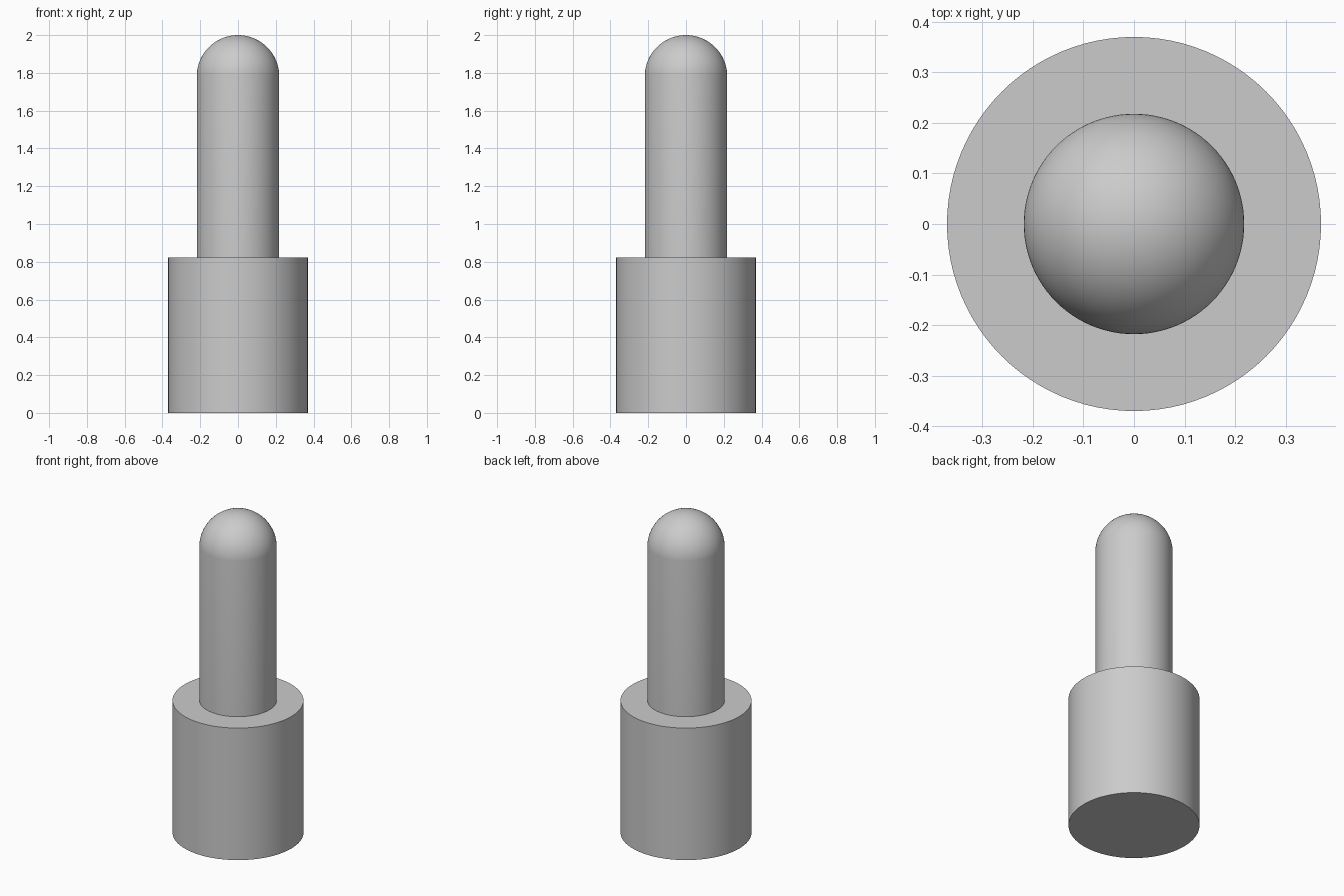
import bpy
import math

if "Cube" in bpy.data.objects:
    bpy.data.objects.remove(bpy.data.objects["Cube"], do_unlink=True)

SIDES = 96
BASE_R, BASE_H = 0.37, 0.823
PIN_R, DOME_Z, TOP = 0.218, 1.795, 2.0

grey = bpy.data.materials.new("plain_grey")
grey.use_nodes = True
colour = (0.6, 0.6, 0.6, 1)
grey.diffuse_color = colour
grey.node_tree.nodes["Principled BSDF"].inputs["Base Color"].default_value = colour


def lathe(name, profile):
    """Spin (radius, z) points about z; zero-radius ends become poles."""
    verts, faces, rings = [], [], []
    for r, z in profile:
        count = SIDES if r > 0 else 1
        rings.append([len(verts) + i for i in range(count)])
        for i in range(count):
            a = math.tau * i / SIDES
            verts.append((r * math.cos(a), r * math.sin(a), z))
    for low, high in zip(rings, rings[1:]):
        for i in range(SIDES):
            j = (i + 1) % SIDES
            quad = [low[i % len(low)], low[j % len(low)],
                    high[j % len(high)], high[i % len(high)]]
            faces.append(list(dict.fromkeys(quad)))
    mesh = bpy.data.meshes.new(name)
    mesh.from_pydata(verts, [], faces)
    mesh.materials.append(grey)
    obj = bpy.data.objects.new(name, mesh)
    bpy.context.collection.objects.link(obj)
    bpy.ops.object.select_all(action="DESELECT")
    obj.select_set(True)
    bpy.context.view_layer.objects.active = obj
    bpy.ops.object.shade_smooth_by_angle(angle=math.radians(30))
    return obj


# Spherical cap that closes the pin
cap_h = TOP - DOME_Z
ball_r = (PIN_R ** 2 + cap_h ** 2) / (2 * cap_h)
sweep = math.acos((ball_r - cap_h) / ball_r)
STEPS = 24
dome = [(ball_r * math.sin(sweep * k / STEPS),
         TOP - ball_r + ball_r * math.cos(sweep * k / STEPS))
        for k in range(STEPS, 0, -1)]

# Wide base with a flat, ring-shaped shoulder
lathe("base", [(0, 0), (BASE_R, 0), (BASE_R, BASE_H), (PIN_R, BASE_H)])

# Slim pin with its rounded tip
lathe("pin", [(PIN_R, BASE_H)] + dome + [(0, TOP)])
